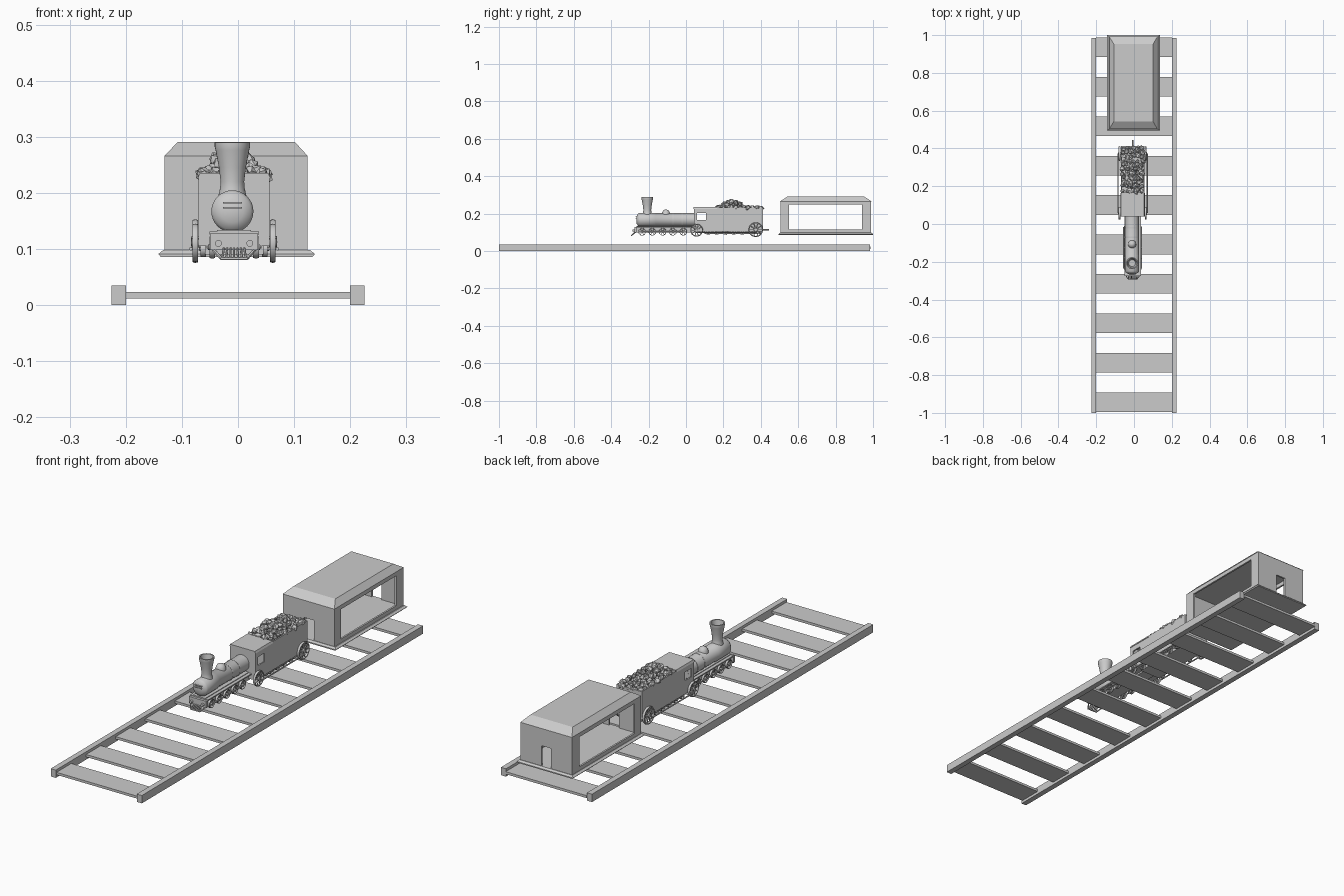
import bpy, bmesh, math, random
from mathutils import Vector, Matrix

if "Cube" in bpy.data.objects:
    bpy.data.objects.remove(bpy.data.objects["Cube"])

random.seed(4)
CX = -0.007      # locomotive centre line
WX = -0.003      # carriage centre line


def finish(name, bm, smooth=False):
    bmesh.ops.recalc_face_normals(bm, faces=bm.faces)
    me = bpy.data.meshes.new(name)
    bm.to_mesh(me)
    bm.free()
    ob = bpy.data.objects.new(name, me)
    bpy.context.collection.objects.link(ob)
    if smooth:
        bpy.context.view_layer.objects.active = ob
        ob.select_set(True)
        bpy.ops.object.shade_smooth_by_angle(angle=math.radians(35))
        ob.select_set(False)
    return ob


def add_box(bm, x0, x1, y0, y1, z0, z1):
    m = Matrix.Translation(((x0 + x1) / 2, (y0 + y1) / 2, (z0 + z1) / 2))
    m = m @ Matrix.Diagonal((x1 - x0, y1 - y0, z1 - z0, 1))
    return bmesh.ops.create_cube(bm, size=1, matrix=m)["verts"]


def boxes(name, *dims):
    bm = bmesh.new()
    for d in dims:
        add_box(bm, *d)
    return finish(name, bm)


def add_rod(bm, a, b, r, seg=12):
    a, b = Vector(a), Vector(b)
    rot = (b - a).to_track_quat('Z', 'Y').to_matrix().to_4x4()
    bmesh.ops.create_cone(bm, cap_ends=True, segments=seg, radius1=r, radius2=r,
                          depth=(b - a).length, matrix=Matrix.Translation((a + b) / 2) @ rot)


def add_lathe(bm, profile, origin, axis='Z', seg=32):
    # profile of (radius, height) points spun about the chosen axis
    turn = {'Z': Matrix(), 'Y': Matrix.Rotation(-math.pi / 2, 4, 'X'),
            'X': Matrix.Rotation(math.pi / 2, 4, 'Y')}[axis]
    m = Matrix.Translation(origin) @ turn
    rings = []
    for r, h in profile:
        if r == 0:
            rings.append([bm.verts.new(m @ Vector((0, 0, h)))] * seg)
        else:
            rings.append([bm.verts.new(m @ Vector((r * math.cos(t), r * math.sin(t), h)))
                          for t in (2 * math.pi * i / seg for i in range(seg))])
    for lo, hi in zip(rings, rings[1:]):
        for i in range(seg):
            j = (i + 1) % seg
            bm.faces.new(list(dict.fromkeys((lo[i], lo[j], hi[j], hi[i]))))


def lathe(name, profile, origin, axis='Z', seg=32):
    bm = bmesh.new()
    add_lathe(bm, profile, origin, axis, seg)
    return finish(name, bm, True)


def wheel(name, x, y, z, r, spokes):
    # rim, hub and spokes
    bm = bmesh.new()
    w, t = 0.005, r * 0.16
    add_lathe(bm, [(r - t, -w), (r * 0.96, -w), (r, 0), (r * 0.96, w), (r - t, w), (r - t, -w)],
              (x, y, z), 'X')
    add_lathe(bm, [(0, -w * 1.6), (r * 0.24, -w * 1.4), (r * 0.24, w * 1.4), (0, w * 1.6)],
              (x, y, z), 'X', 16)
    for i in range(spokes):
        a = 2 * math.pi * i / spokes
        d = Vector((0, math.cos(a), math.sin(a)))
        c = Vector((x, y, z))
        add_rod(bm, c + d * r * 0.15, c + d * r * 0.9, r * 0.06, 6)
    return finish(name, bm, True)


# track
for side, x in (("left", -0.2125), ("right", 0.2125)):
    boxes(side + "_rail", (x - 0.0125, x + 0.0125, -1, 0.985, 0, 0.035))
boxes("sleepers", *[(-0.2, 0.2, -0.995 + i * 0.2087, -0.891 + i * 0.2087, 0.012, 0.023)
                    for i in range(10)])

# carriage walls with side windows and end doors
for side, x in (("left", -0.131), ("right", 0.116)):
    boxes(side + "_carriage_wall",
          (x, x + 0.008, 0.505, 0.55, 0.096, 0.266), (x, x + 0.008, 0.94, 0.99, 0.096, 0.266),
          (x, x + 0.008, 0.55, 0.94, 0.096, 0.115), (x, x + 0.008, 0.55, 0.94, 0.248, 0.266))
for end, y in (("front", 0.505), ("rear", 0.982)):
    boxes(end + "_carriage_wall",
          (-0.123, WX - 0.024, y, y + 0.008, 0.096, 0.266), (WX + 0.024, 0.116, y, y + 0.008, 0.096, 0.266),
          (WX - 0.024, WX + 0.024, y, y + 0.008, 0.188, 0.266))
# carriage roof and floor
bm = bmesh.new()
for v in add_box(bm, -0.131, 0.124, 0.503, 0.992, 0.266, 0.291):
    if v.co.z > 0.28:
        v.co.x = WX + math.copysign(0.104, v.co.x)
        v.co.y = 0.7475 + math.copysign(0.205, v.co.y - 0.7475)
finish("carriage_roof", bm)
bm = bmesh.new()
for v in add_box(bm, -0.142, 0.137, 0.495, 1.0, 0.086, 0.091):
    if v.co.z < 0.088:
        v.co.x *= 0.97
for v in add_box(bm, -0.142, 0.137, 0.495, 1.0, 0.091, 0.098):
    if v.co.z > 0.095:
        v.co.x *= 0.94
        v.co.y = 0.7475 + (v.co.y - 0.7475) * 0.97
finish("carriage_floor", bm)

# boiler, chimney and domes
lathe("boiler", [(0, -0.266), (0.02, -0.264), (0.033, -0.257), (0.0375, -0.25), (0.0375, -0.165),
                 (0.0355, -0.162), (0.0355, 0.05), (0, 0.05)], (CX - 0.003, 0, 0.167), 'Y')
lathe("chimney", [(0.026, 0.19), (0.022, 0.208), (0.021, 0.22), (0.024, 0.245), (0.03, 0.276),
                  (0.0315, 0.282), (0.0315, 0.29), (0.026, 0.29), (0.018, 0.245), (0, 0.245)],
      (CX - 0.003, -0.207, 0))
lathe("steam_dome", [(0.022, 0.195), (0.02, 0.208), (0.014, 0.217), (0.006, 0.221), (0, 0.222)],
      (CX - 0.003, -0.107, 0))
for i, y in enumerate((-0.07, -0.02)):
    lathe("boiler_band_%d" % i, [(0.036, y - 0.003), (0.037, y - 0.003), (0.037, y + 0.003), (0.036, y + 0.003)],
          (CX - 0.003, 0, 0.167), 'Y')
boxes("smokebox_handles", *[(CX - 0.02, CX + 0.014, -0.27, -0.262, z, z + 0.003) for z in (0.172, 0.181)])

# cab with through windows
cl, cr = CX - 0.063, CX + 0.063
for side, x in (("left", cl), ("right", cr - 0.006)):
    boxes(side + "_cab_wall", (x, x + 0.006, 0.043, 0.06, 0.11, 0.228), (x, x + 0.006, 0.107, 0.165, 0.11, 0.228),
          (x, x + 0.006, 0.06, 0.107, 0.11, 0.165), (x, x + 0.006, 0.06, 0.107, 0.203, 0.228))
boxes("cab_front", (cl + 0.006, cr - 0.006, 0.043, 0.049, 0.11, 0.228))
boxes("cab_floor", (cl, cr, 0.043, 0.165, 0.105, 0.11))
bm = bmesh.new()
for v in add_box(bm, cl - 0.002, cr + 0.002, 0.041, 0.165, 0.226, 0.235):
    if v.co.z > 0.23:
        v.co.x = CX + (v.co.x - CX) * 0.94
finish("cab_roof", bm)

# tender
boxes("tender_body", (cl, cl + 0.006, 0.165, 0.412, 0.105, 0.232), (cr - 0.006, cr, 0.165, 0.412, 0.105, 0.232),
      (cl + 0.006, cr - 0.006, 0.406, 0.412, 0.105, 0.232), (cl + 0.006, cr - 0.006, 0.16, 0.166, 0.11, 0.232),
      (cl + 0.006, cr - 0.006, 0.166, 0.406, 0.105, 0.222))
boxes("tender_frame", (CX - 0.052, CX + 0.052, 0.1, 0.4, 0.09, 0.105))

# coal heap
bm = bmesh.new()
for iy in range(11):
    for ix in range(6):
        for layer in range(2):
            u = (ix - 2.5) / 2.5
            y = 0.178 + iy * 0.0225 + random.uniform(-0.007, 0.007)
            x = CX + u * 0.05 + random.uniform(-0.006, 0.006)
            crest = 0.038 * math.exp(-((y - 0.25) / 0.06) ** 2) * (1 - 0.7 * u * u)
            if layer and crest < 0.014:
                continue
            z = 0.23 + (crest if layer else crest * 0.4) + random.uniform(-0.003, 0.003)
            s = random.uniform(0.010, 0.0155)
            m = Matrix.Translation((x, y, z)) @ Matrix.Rotation(random.uniform(0, 6), 4, Vector((random.random(), random.random(), 1)))
            lump = bmesh.ops.create_icosphere(bm, subdivisions=1, radius=s, matrix=m @ Matrix.Diagonal((1.15, 0.95, 0.85, 1)))
            for v in lump["verts"]:
                v.co += Vector([random.uniform(-0.002, 0.002) for _ in range(3)])
finish("coal", bm)

# engine frame, buffer beam and cowcatcher
boxes("engine_frame", (CX - 0.03, CX + 0.03, -0.265, 0.11, 0.098, 0.134))
boxes("running_boards", *[(CX + s * 0.036 - 0.008, CX + s * 0.036 + 0.008, -0.265, 0.045, 0.126, 0.131)
                          for s in (-1, 1)])
boxes("buffer_beam", (CX - 0.043, CX + 0.043, -0.276, -0.264, 0.098, 0.128))
bm = bmesh.new()
for s in (-1, 1):
    add_rod(bm, (CX + s * 0.028, -0.272, 0.11), (CX + s * 0.028, -0.286, 0.11), 0.006)
finish("buffers", bm, True)
bm = bmesh.new()
for i in range(7):
    x = (i - 3) * 0.007
    add_rod(bm, (CX + x * 0.85, -0.272, 0.104), (CX + x, -0.292, 0.084), 0.0022, 6)
for s in (-1, 1):
    add_rod(bm, (CX + s * 0.038, -0.27, 0.1), (CX + s * 0.023, -0.292, 0.083), 0.003, 6)
add_rod(bm, (CX - 0.024, -0.292, 0.083), (CX + 0.024, -0.292, 0.083), 0.003, 6)
finish("cowcatcher", bm)

# wheels, axles and side rods
for s, side in ((-1, "left"), (1, "right")):
    for i in range(5):
        wheel("%s_small_wheel_%d" % (side, i), CX + s * 0.039, -0.235 + i * 0.055, 0.103, 0.02, 6)
    wheel(side + "_drive_wheel", CX + s * 0.069, 0.057, 0.111, 0.034, 10)
    wheel(side + "_tender_wheel", CX + s * 0.069, 0.373, 0.114, 0.039, 10)
    for i in range(5):
        wheel("%s_under_wheel_%d" % (side, i), CX + s * 0.055, 0.118 + i * 0.046, 0.1, 0.014, 6)
    bm = bmesh.new()
    add_rod(bm, (CX + s * 0.047, -0.235, 0.103), (CX + s * 0.047, -0.015, 0.103), 0.003, 8)
    add_rod(bm, (CX + s * 0.077, 0.057, 0.1), (CX + s * 0.077, 0.373, 0.1), 0.003, 8)
    finish(side + "_side_rods", bm)
bm = bmesh.new()
for y, z, w in ((0.057, 0.111, 0.07), (0.373, 0.114, 0.07)):
    add_rod(bm, (CX - w, y, z), (CX + w, y, z), 0.005)
add_rod(bm, (CX, 0.4, 0.115), (CX, 0.445, 0.115), 0.004)
finish("axles_and_coupling", bm, True)
